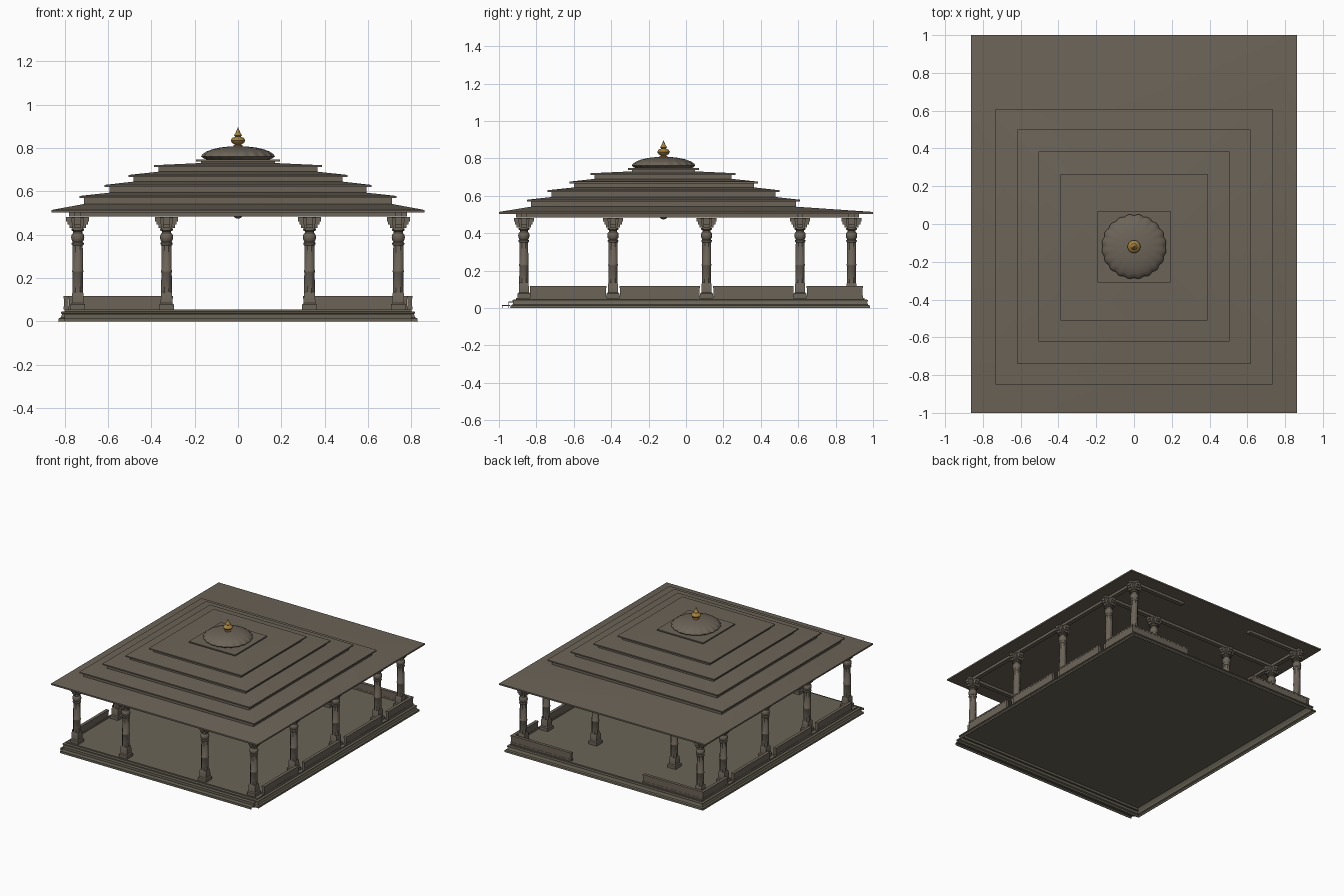
import bpy, bmesh, math

cube = bpy.data.objects.get("Cube")
if cube:
    bpy.data.objects.remove(cube, do_unlink=True)


def material(name, rgb, rough=0.8):
    m = bpy.data.materials.new(name)
    m.use_nodes = True
    m.diffuse_color = (*rgb, 1)
    bsdf = m.node_tree.nodes["Principled BSDF"]
    bsdf.inputs["Base Color"].default_value = (*rgb, 1)
    bsdf.inputs["Roughness"].default_value = rough
    return m


STONE = material("weathered stone", (0.15, 0.127, 0.098))
FLOOR = material("floor stone", (0.142, 0.127, 0.094))
GOLD = material("gold", (0.36, 0.21, 0.045), 0.4)


def finish(name, bm, mat, smooth=0):
    bmesh.ops.recalc_face_normals(bm, faces=bm.faces)
    mesh = bpy.data.meshes.new(name)
    bm.to_mesh(mesh)
    bm.free()
    mesh.materials.append(mat)
    obj = bpy.data.objects.new(name, mesh)
    bpy.context.collection.objects.link(obj)
    if smooth:
        bpy.ops.object.select_all(action="DESELECT")
        obj.select_set(True)
        bpy.context.view_layer.objects.active = obj
        bpy.ops.object.shade_smooth_by_angle(angle=math.radians(smooth))
    return obj


def skin(bm, loops):
    """Bridge matching loops of points and cap both ends."""
    rows = [[bm.verts.new(p) for p in loop] for loop in loops]
    n = len(rows[0])
    for a, b in zip(rows, rows[1:]):
        for i in range(n):
            j = (i + 1) % n
            bm.faces.new((a[i], a[j], b[j], b[i]))
    bm.faces.new(rows[0][::-1])
    bm.faces.new(rows[-1])


def rect(hx, y0, y1, z):
    return [(-hx, y0, z), (hx, y0, z), (hx, y1, z), (-hx, y1, z)]


def circle(r, z, n, y=0.0, wave=0.0, lobes=0):
    pts = []
    for i in range(n):
        a = 2 * math.pi * (i + 0.5) / n
        q = r + wave * (abs(math.sin(lobes * a / 2)) - 1)
        pts.append((q * math.cos(a), y + q * math.sin(a), z))
    return pts


def add_box(bm, x0, x1, y0, y1, z0, z1):
    skin(bm, [[(x0, y0, z), (x1, y0, z), (x1, y1, z), (x0, y1, z)] for z in (z0, z1)])


CY = -0.12  # roof centre line

# Plinth: a floor slab on a hollow moulded skirt, with shallow front steps
bm = bmesh.new()
moulding = [(-0.004, 0.05), (0.008, 0.032), (0.014, 0.016), (0.024, 0.011), (0.026, 0),
            (0.03, 0), (0.028, 0.013), (0.018, 0.018), (0.012, 0.034),
            (0.017, 0.036), (0.017, 0.044), (0.0, 0.046), (0.0, 0.055)]
skin(bm, [rect(0.80 + o, -0.91 - o, 0.955 + o, z) for o, z in moulding])
finish("plinth", bm, FLOOR)
bm = bmesh.new()
for y, top in [(-0.985, 0.016), (-0.95, 0.034)]:
    add_box(bm, -0.80, 0.80, y, y + 0.045, top - 0.004, top)
    add_box(bm, -0.80, 0.80, y, y + 0.004, 0, top - 0.004)
finish("front_steps", bm, FLOOR)

# Tiered roof: eave, then a wall, overhanging lip and slope for each tier
tiers = [(0.732, -0.85, 0.61, 0.570), (0.616, -0.74, 0.50, 0.621),
         (0.505, -0.622, 0.385, 0.667), (0.388, -0.51, 0.265, 0.712),
         (0.193, -0.31, 0.07, 0.739)]
rings = [rect(0.862, -1, 1, 0.503), rect(0.862, -1, 1, 0.514)]
foot = 0.542
inset = 0.022
for hx, y0, y1, z in tiers:
    wall = (hx - inset, y0 + inset, y1 - inset)
    rings += [rect(*wall, foot), rect(*wall, z),
              rect(hx, y0, y1, z), rect(hx, y0, y1, z + 0.009)]
    foot = min(z + 0.024, 0.731)
bm = bmesh.new()
skin(bm, rings)
finish("tiered_roof", bm, STONE, 30)

# Dome with a scalloped rim that fades out upwards
dome_profile = [(0.14, 0.745), (0.160, 0.752), (0.172, 0.762), (0.166, 0.772),
                (0.147, 0.784), (0.118, 0.795), (0.080, 0.803), (0.035, 0.808)]
bm = bmesh.new()
skin(bm, [circle(r, z, 120, CY, 0.008 * (r / 0.17) ** 4, 20) for r, z in dome_profile])
finish("dome", bm, STONE, 40)

# Finial and ceiling pendant
finial_profile = [(0.022, 0.803), (0.022, 0.812), (0.014, 0.816), (0.027, 0.823),
                  (0.034, 0.835), (0.027, 0.847), (0.012, 0.853), (0.019, 0.859),
                  (0.014, 0.866), (0.009, 0.876), (0.001, 0.895)]
bm = bmesh.new()
skin(bm, [circle(r, z, 24, CY) for r, z in finial_profile])
finish("finial", bm, GOLD, 40)
bm = bmesh.new()
skin(bm, [circle(r, z, 20, CY) for r, z in
          [(0.004, 0.474), (0.016, 0.479), (0.022, 0.49), (0.022, 0.504)]])
finish("ceiling_pendant", bm, STONE, 40)

# Column: square pedestal, octagonal shaft, round collar, cross bracket
bm = bmesh.new()
skin(bm, [rect(h, -h, h, z) for h, z in
          [(0.034, 0.054), (0.034, 0.078), (0.027, 0.084), (0.026, 0.13), (0.022, 0.136)]])
skin(bm, [circle(r, z, 8) for r, z in
          [(0.027, 0.13), (0.026, 0.225), (0.028, 0.228), (0.028, 0.234),
           (0.026, 0.237), (0.025, 0.36)]])
skin(bm, [circle(r, z, 16) for r, z in
          [(0.024, 0.35), (0.029, 0.356), (0.029, 0.362), (0.023, 0.367), (0.029, 0.376),
           (0.031, 0.388), (0.029, 0.40), (0.022, 0.408), (0.022, 0.416),
           (0.030, 0.42), (0.030, 0.428)]])
skin(bm, [rect(h, -h, h, z) for h, z in [(0.024, 0.425), (0.03, 0.48)]])
for reach, z0, z1 in [(0.038, 0.43, 0.447), (0.047, 0.447, 0.462), (0.053, 0.462, 0.481)]:
    add_box(bm, -reach, reach, -0.016, 0.016, z0, z1)
    add_box(bm, -0.016, 0.016, -reach, reach, z0, z1)
column = finish("column", bm, STONE, 40)

COL_X, MID_X = 0.74, 0.33
ROWS = [-0.867, -0.39, 0.11, 0.61, 0.885]
spots = [(COL_X, y) for y in ROWS] + [(MID_X, ROWS[0]), (MID_X, ROWS[3])]
spots = [(s * x, y) for x, y in spots for s in (-1, 1)]
column.location = (*spots[0], 0)
for x, y in spots[1:]:
    copy = column.copy()
    copy.location = (x, y, 0)
    bpy.context.collection.objects.link(copy)

# Beams carried on the brackets
bm = bmesh.new()
W, BZ = 0.016, (0.484, 0.504)
for s in (-1, 1):
    add_box(bm, s * COL_X - W, s * COL_X + W, -0.91, 0.925, *BZ)
    ends = sorted((s * 0.30, s * 0.78))
    add_box(bm, *ends, ROWS[4] - W, ROWS[4] + W, *BZ)
for y in (ROWS[0], ROWS[3]):
    add_box(bm, -0.78, 0.78, y - W, y + W, *BZ)
finish("beams", bm, STONE)


# Low parapets with a base strip and a coping
def parapet(bm, x0, x1, y0, y1):
    for grow, z0, z1 in [(0, 0.054, 0.068), (-0.0015, 0.068, 0.106), (0, 0.106, 0.117)]:
        add_box(bm, x0 - grow, x1 + grow, y0 - grow, y1 + grow, z0, z1)


bm = bmesh.new()
for s in (-1, 1):
    xs = sorted((s * 0.782, s * 0.805))
    for y0, y1 in [(-0.835, -0.425), (-0.355, 0.075), (0.145, 0.575), (0.645, 0.945)]:
        parapet(bm, *xs, y0, y1)
    parapet(bm, *sorted((s * 0.30, s * 0.782)), 0.922, 0.945)
finish("parapets", bm, STONE)
